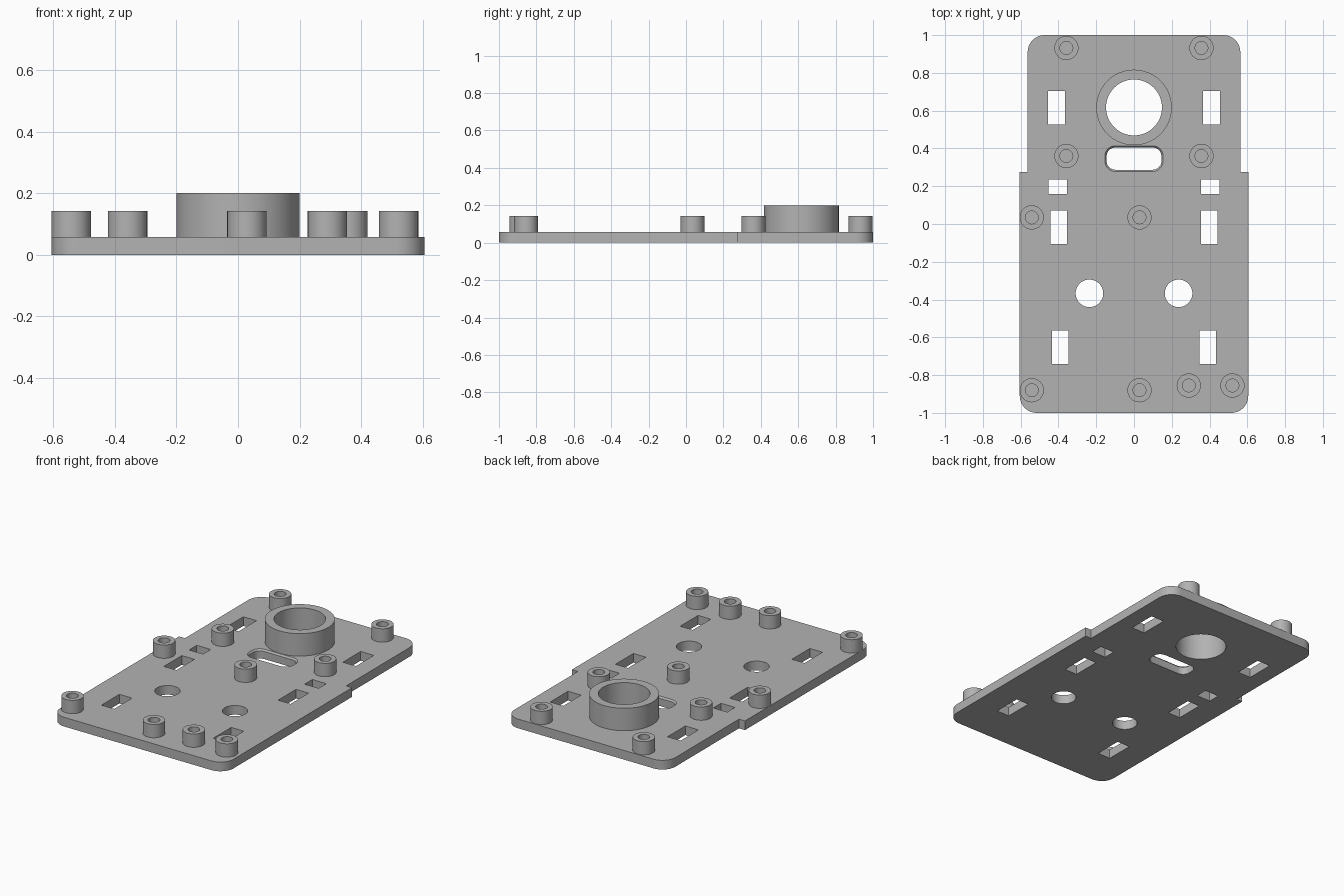
import bpy, bmesh, math

if "Cube" in bpy.data.objects:
    bpy.data.objects.remove(bpy.data.objects["Cube"])

THICK = 0.058
grey = bpy.data.materials.new("light_grey")
grey.diffuse_color = (0.45, 0.45, 0.45, 1)
grey.use_nodes = True
grey.node_tree.nodes["Principled BSDF"].inputs["Base Color"].default_value = grey.diffuse_color


def finish(ob):
    ob.data.materials.clear()
    ob.data.materials.append(grey)
    bpy.ops.object.select_all(action='DESELECT')
    ob.select_set(True)
    bpy.context.view_layer.objects.active = ob
    bpy.ops.object.shade_smooth_by_angle(angle=math.radians(30))


def mesh_object(name, bm):
    bmesh.ops.remove_doubles(bm, verts=bm.verts, dist=1e-5)
    bmesh.ops.recalc_face_normals(bm, faces=bm.faces)
    me = bpy.data.meshes.new(name)
    bm.to_mesh(me)
    bm.free()
    ob = bpy.data.objects.new(name, me)
    bpy.context.collection.objects.link(ob)
    finish(ob)
    return ob


def arc(x, y, r, start, sweep, n):
    return [(x + r * math.cos(math.radians(start + sweep * i / n)),
             y + r * math.sin(math.radians(start + sweep * i / n))) for i in range(n + 1)]


def circle(x, y, r, n=48):
    return arc(x, y, r, 0, 360, n)[:-1]


def rect(x0, x1, y0, y1):
    return [(x0, y0), (x1, y0), (x1, y1), (x0, y1)]


def rounded(x0, x1, y0, y1, r, n=8):
    return (arc(x1 - r, y1 - r, r, 0, 90, n) + arc(x0 + r, y1 - r, r, 90, 90, n)
            + arc(x0 + r, y0 + r, r, 180, 90, n) + arc(x1 - r, y0 + r, r, 270, 90, n))


def loft(name, loops):
    """Join equal-length 3D loops into a closed ring of faces."""
    bm = bmesh.new()
    rows = [[bm.verts.new(p) for p in lp] for lp in loops]
    n = len(rows[0])
    for a, b in zip(rows, rows[1:] + rows[:1]):
        for i in range(n):
            j = (i + 1) % n
            bm.faces.new((a[i], a[j], b[j], b[i]))
    return mesh_object(name, bm)


def tube(name, x, y, r_out, r_in, z0, z1, n):
    ring = lambda r, z: [(px, py, z) for px, py in circle(x, y, r, n)]
    return loft(name, [ring(r_out, z0), ring(r_out, z1), ring(r_in, z1), ring(r_in, z0)])


# Base plate: stepped outline with rounded outer corners
R = 0.09
half = arc(0.605 - R, -1 + R, R, -90, 90, 10) + [(0.605, 0.275), (0.563, 0.275)] \
    + arc(0.563 - R, 1 - R, R, 0, 90, 10)
outlines = [half + [(-x, y) for x, y in reversed(half)]]

# Mirrored rectangular windows
for x0, x1, y0, y1 in ((0.364, 0.456, 0.527, 0.705), (0.355, 0.453, 0.158, 0.235),
                       (0.355, 0.443, -0.107, 0.072), (0.346, 0.435, -0.742, -0.563)):
    outlines += [rect(x0, x1, y0, y1), rect(-x1, -x0, y0, y1)]

# Round holes, ring bore and slot opening
outlines += [circle(-0.236, -0.367, 0.073), circle(0.236, -0.367, 0.073),
             circle(0, 0.617, 0.148, 64)]
slot_out = rounded(-0.154, 0.154, 0.278, 0.414, 0.055)
slot_in = rounded(-0.145, 0.145, 0.287, 0.405, 0.046)
outlines.append(slot_out)

cu = bpy.data.curves.new("plate_outline", 'CURVE')
cu.dimensions = '2D'
cu.fill_mode = 'BOTH'
cu.extrude = THICK / 2
for pts in outlines:
    sp = cu.splines.new('POLY')
    sp.points.add(len(pts) - 1)
    for p, (x, y) in zip(sp.points, pts):
        p.co = (x, y, THICK / 2, 1)
    sp.use_cyclic_u = True
helper = bpy.data.objects.new("plate_outline", cu)
bpy.context.collection.objects.link(helper)
bpy.context.view_layer.update()
bm = bmesh.new()
bm.from_mesh(helper.evaluated_get(bpy.context.evaluated_depsgraph_get()).to_mesh())
bpy.data.objects.remove(helper)
# Rest the plate on the ground
low = min(v.co.z for v in bm.verts)
bmesh.ops.translate(bm, verts=bm.verts, vec=(0, 0, -low))
mesh_object("base_plate", bm)

# Chamfered rim of the slot
lift = lambda pts, z: [(x, y, z) for x, y in pts]
loft("slot_rim", [lift(slot_out, 0), lift(slot_out, THICK),
                  lift(slot_in, THICK - 0.01), lift(slot_in, 0)])

# Large collar around the bore
tube("collar", 0, 0.617, 0.2, 0.148, THICK, 0.2, 64)

# Hollow standoffs
for x, y in ((-0.358, 0.932), (0.357, 0.932), (-0.358, 0.36), (0.357, 0.36),
             (-0.541, 0.035), (0.029, 0.035), (-0.541, -0.88), (0.029, -0.88),
             (0.29, -0.855), (0.521, -0.855)):
    tube("standoff", x, y, 0.064, 0.034, THICK, 0.142, 32)
